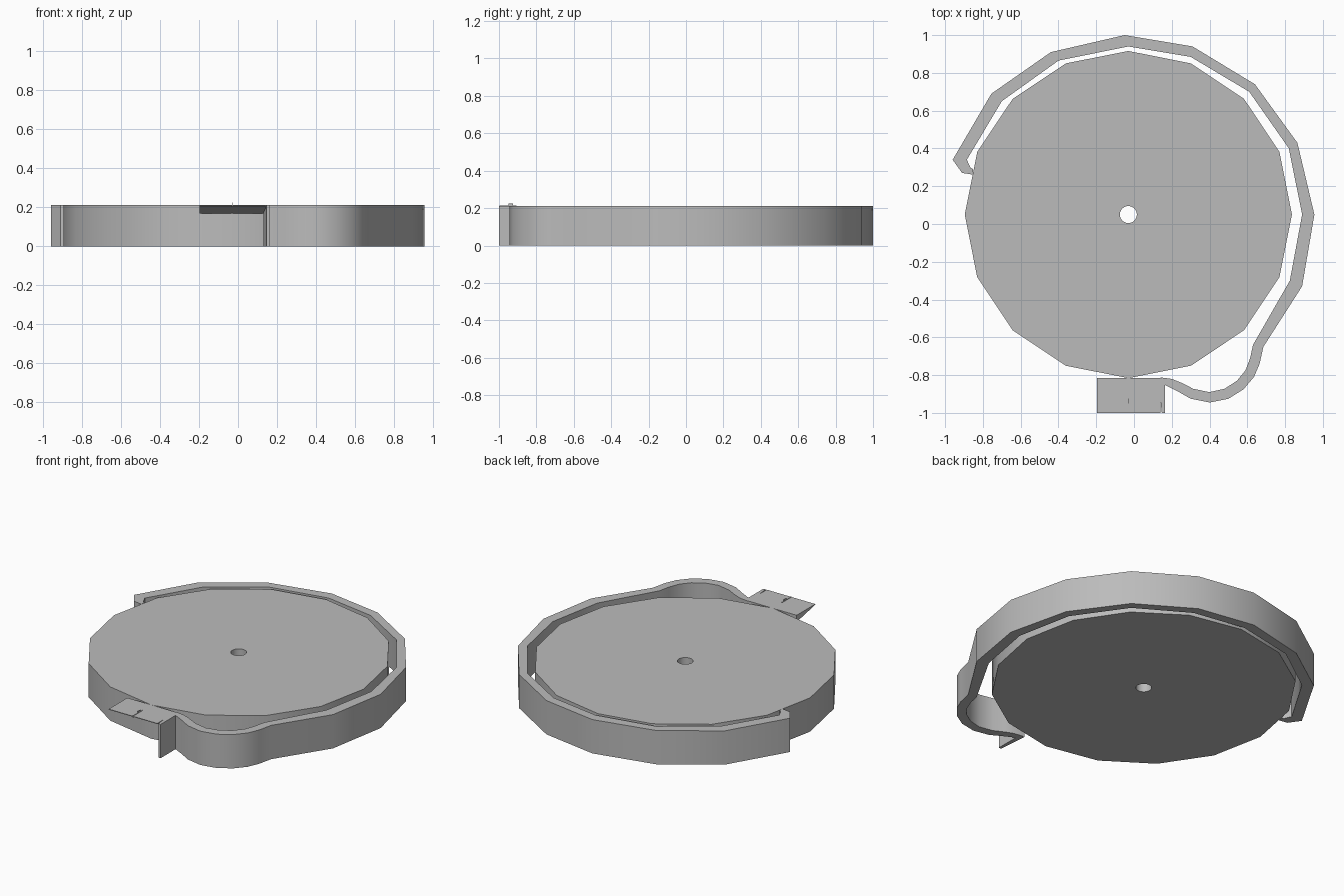
import bpy, bmesh, math

if "Cube" in bpy.data.objects:
    bpy.data.objects.remove(bpy.data.objects["Cube"])

H = 0.212
grey = bpy.data.materials.new("plain grey")
grey.diffuse_color = (0.5, 0.5, 0.5, 1)
grey.use_nodes = True
grey.node_tree.nodes["Principled BSDF"].inputs["Base Color"].default_value = grey.diffuse_color


def finish(name, bm):
    bmesh.ops.recalc_face_normals(bm, faces=bm.faces)
    me = bpy.data.meshes.new(name)
    bm.to_mesh(me)
    bm.free()
    ob = bpy.data.objects.new(name, me)
    bpy.context.collection.objects.link(ob)
    me.materials.append(grey)
    bpy.ops.object.select_all(action='DESELECT')
    ob.select_set(True)
    bpy.context.view_layer.objects.active = ob
    bpy.ops.object.shade_smooth_by_angle(angle=math.radians(35))
    return ob


def strip(name, pairs, z0, z1):
    """Solid strip through pairs of (outer x, y, inner x, y)."""
    bm = bmesh.new()
    rings = []
    for a, b, c, d in pairs:
        rings.append([bm.verts.new(p) for p in
                      ((a, b, z0), (c, d, z0), (c, d, z1), (a, b, z1))])
    for r, s in zip(rings, rings[1:]):
        for i in range(4):
            j = (i + 1) % 4
            bm.faces.new((r[i], r[j], s[j], s[i]))
    bm.faces.new(rings[0])
    bm.faces.new(rings[-1])
    return finish(name, bm)


# sixteen-sided disc with a round through hole
N, CX, CY = 16, -0.03, 0.05
bm = bmesh.new()


def circle(r, n, z):
    return [bm.verts.new((CX + r * math.cos(2 * math.pi * i / n),
                          CY + r * math.sin(2 * math.pi * i / n), z)) for i in range(n)]


levels = [(circle(0.866, N, z), circle(0.045, 2 * N, z)) for z in (0, H)]
for o, h in levels:
    for i in range(N):
        bm.faces.new((o[i], o[(i + 1) % N], h[(2 * i + 2) % (2 * N)], h[2 * i + 1], h[2 * i]))
for k in (0, 1):
    a, b = levels[0][k], levels[1][k]
    for i in range(len(a)):
        j = (i + 1) % len(a)
        bm.faces.new((a[i], a[j], b[j], b[i]))
finish("disc", bm)

# guard band with a hooked end and a curved bulge at the front
strip("guard_band", [
    (-0.855, 0.262, -0.852, 0.29), (-0.91, 0.27, -0.865, 0.298),
    (-0.96, 0.34, -0.885, 0.34), (-0.755, 0.69, -0.70, 0.65),
    (-0.44, 0.91, -0.40, 0.865), (-0.05, 1.0, -0.03, 0.94),
    (0.31, 0.94, 0.30, 0.885), (0.64, 0.74, 0.61, 0.70),
    (0.865, 0.43, 0.82, 0.40), (0.955, 0.05, 0.89, 0.05),
    (0.89, -0.33, 0.825, -0.30), (0.685, -0.65, 0.63, -0.64),
    (0.665, -0.74, 0.615, -0.71), (0.635, -0.81, 0.59, -0.775),
    (0.58, -0.875, 0.545, -0.83), (0.50, -0.925, 0.48, -0.872),
    (0.40, -0.945, 0.40, -0.89), (0.30, -0.925, 0.315, -0.873),
    (0.23, -0.885, 0.25, -0.84), (0.18, -0.86, 0.20, -0.82),
    (0.16, -0.85, 0.14, -0.812)], 0, H)

# thin upright flange closing the band
strip("end_flange", [(0.163, -0.82, 0.13, -0.815), (0.163, -0.88, 0.135, -0.88),
                     (0.163, -1.0, 0.147, -1.0)], 0, H)

# wedge-shaped index plate: flat top, sloping underside
bm = bmesh.new()
ends = [[bm.verts.new((x, y, z)) for y, z in
         ((-1.0, H), (-1.0, H - 0.004), (-0.815, 0.17), (-0.815, H))] for x in (-0.197, 0.14)]
for e in ends:
    bm.faces.new(e)
for i in range(4):
    j = (i + 1) % 4
    bm.faces.new((ends[0][i], ends[0][j], ends[1][j], ends[1][i]))
finish("index_plate", bm)

# thin index mark on the plate
strip("index_mark", [(-0.028, -0.998, -0.032, -0.998), (-0.028, -0.905, -0.032, -0.905)],
      H - 0.01, H + 0.003)
strip("index_pin", [(-0.028, -0.95, -0.032, -0.95), (-0.028, -0.925, -0.032, -0.925)],
      H - 0.01, H + 0.012)
